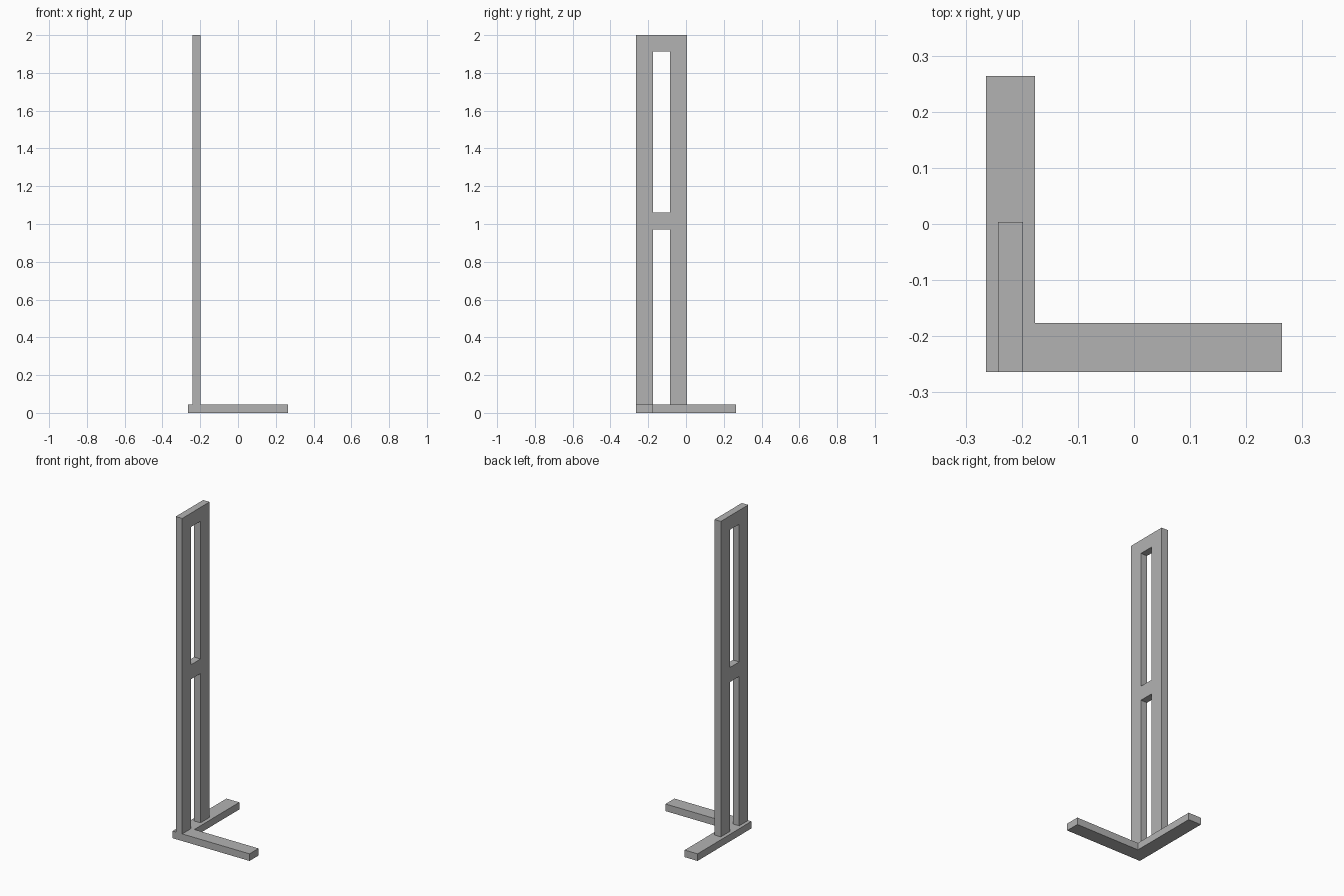
import bpy
import bmesh
from mathutils import Vector

cube = bpy.data.objects.get("Cube")
if cube:
    bpy.data.objects.remove(cube, do_unlink=True)

GREY = (0.45, 0.45, 0.45)
HALF = 0.264            # half the base length
ARM = 0.088             # width of base arms and posts
THICK = 0.044           # thickness of base and frame
DEPTH = 0.268           # depth of the upright frame

grey = bpy.data.materials.new("plain grey")
grey.use_nodes = True
grey.diffuse_color = (*GREY, 1)
grey.node_tree.nodes["Principled BSDF"].inputs["Base Color"].default_value = (*GREY, 1)


def plate(name, us, vs, solid, place, direction):
    """Fill the solid cells of a grid and extrude them into one closed plate."""
    bm = bmesh.new()
    grid = [[bm.verts.new(place(u, v)) for v in vs] for u in us]
    for i in range(len(us) - 1):
        for j in range(len(vs) - 1):
            if solid(i, j):
                bm.faces.new((grid[i][j], grid[i + 1][j],
                              grid[i + 1][j + 1], grid[i][j + 1]))
    loose = [v for v in bm.verts if not v.link_faces]
    bmesh.ops.delete(bm, geom=loose, context='VERTS')
    extruded = bmesh.ops.extrude_face_region(bm, geom=bm.faces[:], use_keep_orig=True)
    moved = [g for g in extruded["geom"] if isinstance(g, bmesh.types.BMVert)]
    bmesh.ops.translate(bm, verts=moved, vec=Vector(direction) * THICK)
    bmesh.ops.recalc_face_normals(bm, faces=bm.faces[:])
    mesh = bpy.data.meshes.new(name)
    bm.to_mesh(mesh)
    bm.free()
    mesh.materials.append(grey)
    obj = bpy.data.objects.new(name, mesh)
    bpy.context.collection.objects.link(obj)
    return obj


# L-shaped base: one arm towards the left, one towards the back
steps = [-HALF, -HALF + ARM, HALF]
plate("base", steps, steps, lambda i, j: i == 0 or j == 0,
      lambda x, y: (x, y, 0), (0, 0, 1))

# Upright frame: two posts joined by a middle rail and a top rail
front, back = -HALF, -HALF + DEPTH
plate("upright_frame",
      [front, front + ARM, back - ARM, back],
      [THICK, 0.97, 1.06, 1.914, 2.0],
      lambda i, j: i != 1 or j in (1, 3),
      lambda y, z: (-HALF + THICK / 2, y, z), (1, 0, 0))
